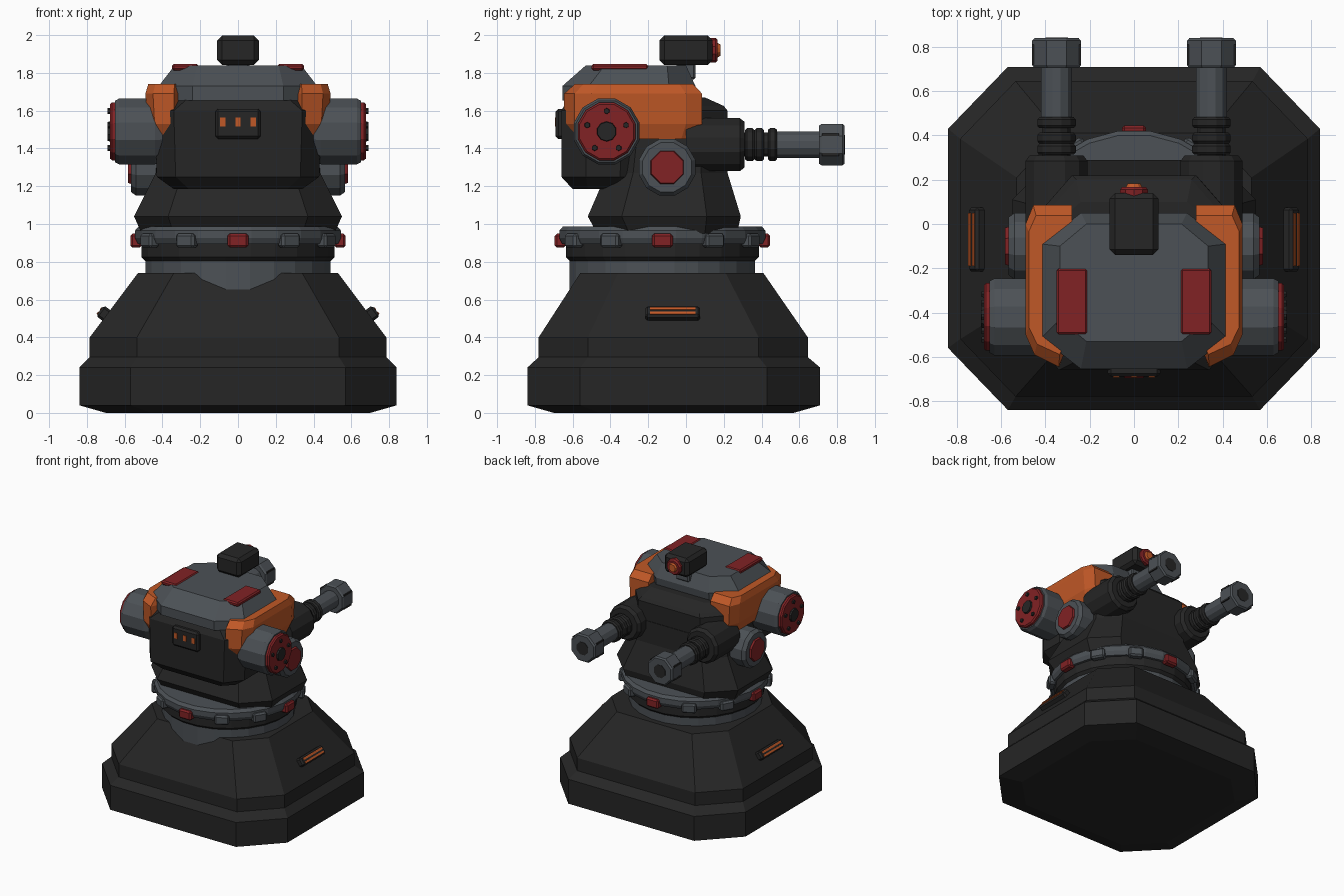
import bpy, bmesh
from math import sin, cos, pi, radians
from mathutils import Matrix, Vector

old = bpy.data.objects.get("Cube")
if old:
    bpy.data.objects.remove(old)


def material(name, rgb):
    m = bpy.data.materials.new(name)
    m.use_nodes = True
    m.diffuse_color = (*rgb, 1)
    node = next(n for n in m.node_tree.nodes if n.type == 'BSDF_PRINCIPLED')
    node.inputs["Base Color"].default_value = (*rgb, 1)
    node.inputs["Roughness"].default_value = 0.7
    return m


dark = material("charcoal", (0.019, 0.019, 0.019))
gray = material("steel gray", (0.072, 0.082, 0.092))
orange = material("orange", (0.53, 0.098, 0.02))
red = material("deep red", (0.22, 0.016, 0.018))


def finish(name, bm, mat):
    bmesh.ops.recalc_face_normals(bm, faces=bm.faces[:])
    mesh = bpy.data.meshes.new(name)
    bm.to_mesh(mesh)
    bm.free()
    mesh.materials.append(mat)
    ob = bpy.data.objects.new(name, mesh)
    bpy.context.collection.objects.link(ob)
    return ob


def loft(name, rings, mat):
    """Skin a stack of matching rings and cap both ends."""
    bm = bmesh.new()
    rows = [[bm.verts.new(p) for p in ring] for ring in rings]
    n = len(rows[0])
    for a, b in zip(rows, rows[1:]):
        for i in range(n):
            j = (i + 1) % n
            bm.faces.new((a[i], a[j], b[j], b[i]))
    bm.faces.new(rows[0])
    bm.faces.new(rows[-1])
    return finish(name, bm, mat)


def octagon(z, hx, y0, y1, cx, cy):
    """Rectangle with cut corners at height z."""
    return [(hx, y0 + cy, z), (hx, y1 - cy, z), (hx - cx, y1, z), (cx - hx, y1, z),
            (-hx, y1 - cy, z), (-hx, y0 + cy, z), (cx - hx, y0, z), (hx - cx, y0, z)]


def turned(name, axis, centre, profile, mat, sides=12):
    """Faceted round part along an axis; profile is (position, radius)."""
    c = Vector(centre)
    rings = []
    for t, r in profile:
        ring = []
        for i in range(sides):
            a = 2 * pi * (i + 0.5) / sides
            u, v = r * cos(a), r * sin(a)
            ring.append(c + Vector({'x': (t, u, v), 'y': (u, t, v), 'z': (u, v, t)}[axis]))
        rings.append(ring)
    return loft(name, rings, mat)


def box(name, centre, size, mat, bevel=0.0, axis='Z', angle=0.0):
    bm = bmesh.new()
    bmesh.ops.create_cube(bm, size=1)
    bmesh.ops.scale(bm, vec=size, verts=bm.verts[:])
    if bevel:
        bmesh.ops.bevel(bm, geom=bm.edges[:], offset=bevel, segments=1, affect='EDGES')
    bmesh.ops.transform(bm, verts=bm.verts[:],
                        matrix=Matrix.Translation(centre) @ Matrix.Rotation(angle, 4, axis))
    return finish(name, bm, mat)


# Stepped octagonal base
loft("base", [octagon(0, 0.70, -0.70, 0.57, 0.24, 0.24),
              octagon(0.04, 0.84, -0.84, 0.71, 0.27, 0.28),
              octagon(0.24, 0.84, -0.84, 0.71, 0.27, 0.28),
              octagon(0.295, 0.785, -0.78, 0.645, 0.25, 0.26),
              octagon(0.40, 0.785, -0.78, 0.645, 0.25, 0.26),
              octagon(0.74, 0.53, -0.56, 0.41, 0.19, 0.2)], dark)

# Turntable rings
HUB = (0, -0.125, 0)
turned("lower_ring", 'z', HUB, [(0.6, 0.495), (0.805, 0.495)], gray, 24)
turned("bearing_ring", 'z', HUB, [(0.8, 0.49), (0.825, 0.515), (0.91, 0.515)], dark, 24)
turned("upper_ring", 'z', HUB, [(0.895, 0.535), (0.925, 0.55), (0.965, 0.55),
                                (0.988, 0.53), (0.988, 0.47)], gray, 24)
for i in range(12):
    a = i * pi / 6
    box("ring_stud", (0.54 * cos(a), HUB[1] + 0.54 * sin(a), 0.912), (0.06, 0.11, 0.075),
        gray if i % 3 else red, 0.012, 'Z', a)

# Pedestal and upper body
loft("pedestal", [octagon(0.95, 0.51, -0.47, 0.27, 0.17, 0.17),
                  octagon(1.04, 0.55, -0.52, 0.29, 0.18, 0.18),
                  octagon(1.27, 0.435, -0.42, 0.22, 0.14, 0.14),
                  octagon(1.45, 0.42, -0.40, 0.22, 0.14, 0.14)], dark)
loft("rear_body", [octagon(1.25, 0.42, -0.40, 0.21, 0.13, 0.14),
                   octagon(1.60, 0.42, -0.40, 0.22, 0.14, 0.16),
                   octagon(1.625, 0.40, -0.40, 0.20, 0.14, 0.16),
                   octagon(1.67, 0.38, -0.40, 0.10, 0.14, 0.12)], dark)
loft("head_block", [octagon(1.185, 0.34, -0.60, -0.30, 0.08, 0.08),
                    octagon(1.25, 0.43, -0.66, -0.22, 0.1, 0.13),
                    octagon(1.60, 0.44, -0.66, -0.20, 0.1, 0.13),
                    octagon(1.67, 0.36, -0.62, -0.20, 0.1, 0.13)], dark)

# Roof
loft("roof", [octagon(1.655, 0.40, -0.655, 0.04, 0.16, 0.13),
              octagon(1.73, 0.42, -0.655, 0.05, 0.18, 0.14),
              octagon(1.84, 0.335, -0.53, 0.0, 0.12, 0.1)], gray)

# Front sensor panel
box("sensor_panel", (0, -0.665, 1.53), (0.24, 0.05, 0.16), dark, 0.015)
for x in (-0.08, 0, 0.08):
    box("sensor_light", (x, -0.69, 1.54), (0.028, 0.009, 0.045), orange)

# Top camera
box("camera_neck", (0, 0.0, 1.81), (0.12, 0.1, 0.09), gray, 0.01)
box("camera_body", (0, 0.0, 1.92), (0.22, 0.28, 0.155), dark, 0.025)
turned("lens_rim", 'y', (0, 0, 1.92), [(0.12, 0.066), (0.155, 0.066), (0.168, 0.056)], red, 10)
turned("lens", 'y', (0, 0, 1.92), [(0.16, 0.042), (0.182, 0.03)], orange, 10)

for s in (1, -1):
    # Roof plates
    box("roof_plate", (s * 0.28, -0.35, 1.83), (0.14, 0.30, 0.035), red, 0.01)

    # Side armour wraps the corner of the head
    plan = [(0.34, -0.645), (0.45, -0.59), (0.49, -0.50), (0.49, 0.0),
            (0.455, 0.085), (0.28, 0.085), (0.28, -0.50)]
    rings = [[(s * (0.28 + (x - 0.28) * kx), (y + 0.25) * ky - 0.25, z) for x, y in plan]
             for z, kx, ky in ((1.45, 0.82, 0.9), (1.53, 0.95, 1), (1.69, 1, 1), (1.74, 0.93, 0.86))]
    loft("side_armour", rings, orange)

    # Shoulder drum with hub and bolts
    drum = (0, -0.42, 1.49)
    turned("shoulder_drum", 'x', drum, [(s * 0.40, 0.165), (s * 0.44, 0.18), (s * 0.63, 0.18),
                                        (s * 0.652, 0.168)], gray, 12)
    turned("shoulder_disc", 'x', drum, [(s * 0.64, 0.158), (s * 0.668, 0.158),
                                        (s * 0.678, 0.148)], red, 12)
    turned("shoulder_hub", 'x', drum, [(s * 0.66, 0.057), (s * 0.692, 0.05)], dark, 10)
    for i in range(5):
        a = pi / 2 + i * 2 * pi / 5
        turned("shoulder_bolt", 'x', (0, drum[1] + 0.108 * cos(a), drum[2] + 0.108 * sin(a)),
               [(s * 0.67, 0.017), (s * 0.69, 0.015)], dark, 6)

    # Elevation pivot
    pivot = (0, -0.10, 1.30)
    turned("pivot_drum", 'x', pivot, [(s * 0.36, 0.155), (s * 0.54, 0.155), (s * 0.567, 0.135)],
           gray, 12)
    turned("pivot_cap", 'x', pivot, [(s * 0.55, 0.1), (s * 0.582, 0.09)], red, 8)

    # Gun barrel
    gun = (s * 0.35, 0, 1.42)
    turned("barrel_housing", 'y', gun, [(0.0, 0.145), (0.285, 0.145), (0.31, 0.125)], dark, 12)
    turned("barrel_core", 'y', gun, [(0.28, 0.066), (0.5, 0.066)], dark, 12)
    for y in (0.338, 0.388, 0.458):
        turned("barrel_ring", 'y', gun, [(y - 0.025, 0.08), (y - 0.014, 0.09),
                                         (y + 0.014, 0.09), (y + 0.025, 0.08)], dark, 12)
    turned("barrel", 'y', gun, [(0.48, 0.072), (0.72, 0.072)], gray, 12)
    turned("muzzle", 'y', gun, [(0.705, 0.11), (0.718, 0.119), (0.828, 0.119), (0.84, 0.108)],
           gray, 8)
    turned("muzzle_bore", 'y', gun, [(0.838, 0.055), (0.843, 0.055)], dark, 8)
    for side in (1, -1):
        for dz in (-0.052, 0.052):
            box("muzzle_slot", (gun[0] + side * 0.107, 0.765, gun[2] + dz),
                (0.009, 0.09, 0.014), dark)

    # Vent on the base slope
    tilt = radians(36)
    normal = Vector((s * cos(tilt), 0, sin(tilt)))
    up = Vector((-s * sin(tilt), 0, cos(tilt)))
    mid = Vector((s * 0.695, -0.07, 0.515))
    box("vent_frame", mid + normal * 0.01, (0.07, 0.29, 0.07), dark, 0.012, 'Y', -s * tilt)
    for d in (-0.017, 0.012):
        box("vent_light", mid + normal * 0.045 + up * d, (0.008, 0.24, 0.016), orange,
            0, 'Y', -s * tilt)
